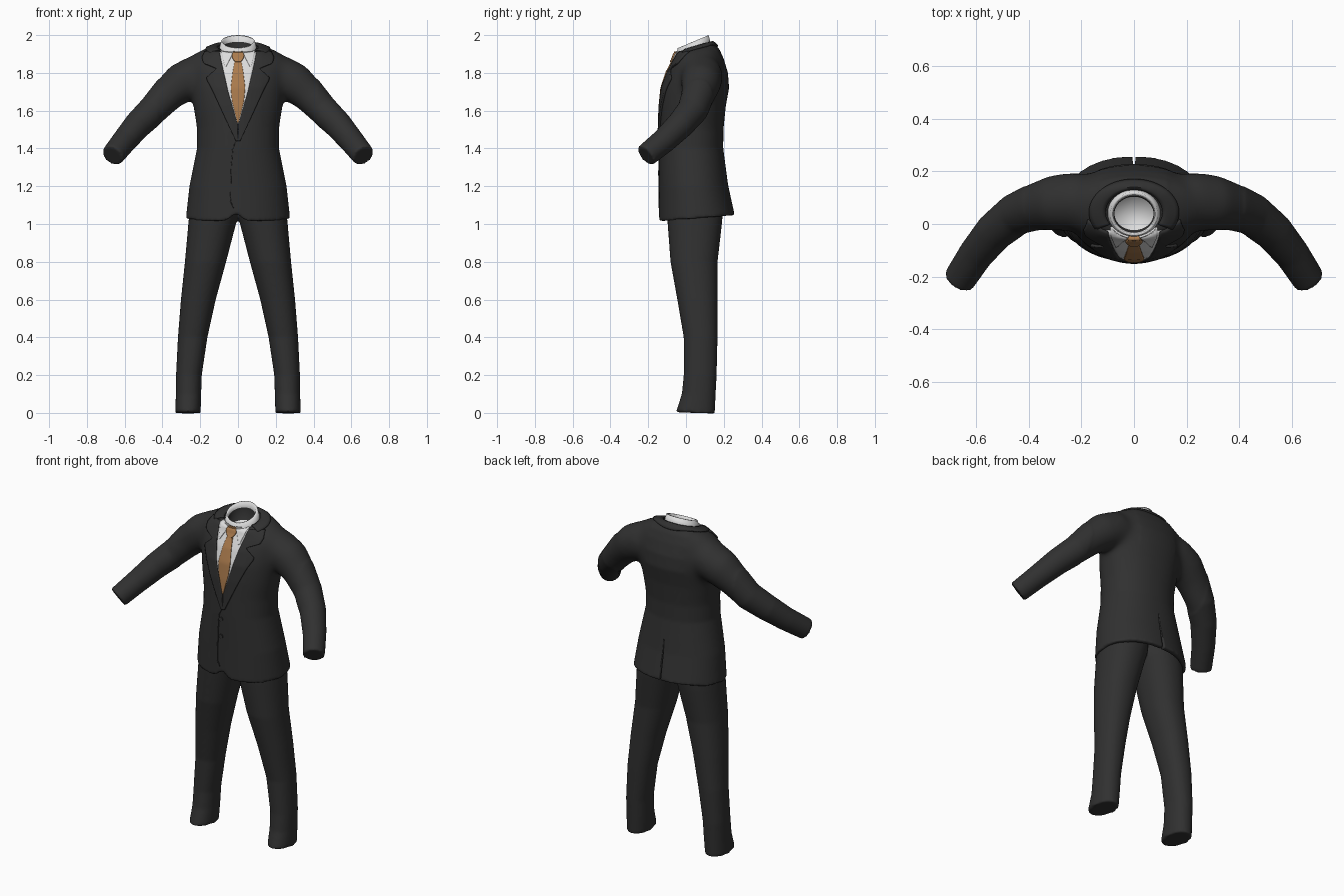
import bpy, bmesh, math
from math import cos, sin, pi
from mathutils import Vector
from mathutils.bvhtree import BVHTree

cube = bpy.data.objects.get("Cube")
if cube:
    bpy.data.objects.remove(cube)


def material(name, rgb):
    m = bpy.data.materials.new(name)
    m.use_nodes = True
    m.diffuse_color = (*rgb, 1)
    node = m.node_tree.nodes["Principled BSDF"]
    node.inputs["Base Color"].default_value = (*rgb, 1)
    node.inputs["Roughness"].default_value = 0.8
    return m


SUIT = material("charcoal cloth", (0.03, 0.03, 0.03))
SHIRT = material("white shirt", (0.72, 0.72, 0.72))
TIE = material("tan tie", (0.41, 0.2, 0.075))


def finish(bm, name, *mats):
    bmesh.ops.recalc_face_normals(bm, faces=bm.faces)
    me = bpy.data.meshes.new(name)
    bm.to_mesh(me)
    bm.free()
    ob = bpy.data.objects.new(name, me)
    bpy.context.collection.objects.link(ob)
    for m in mats:
        me.materials.append(m)
    for p in me.polygons:
        p.use_smooth = True
    return ob


def loft(bm, rings):
    """Skin a list of closed rings of points and cap the ends."""
    vs = [[bm.verts.new(p) for p in r] for r in rings]
    bands = []
    for a, b in zip(vs, vs[1:]):
        n = len(a)
        bands.append([bm.faces.new((a[i], a[(i + 1) % n], b[(i + 1) % n], b[i])) for i in range(n)])
    bm.faces.new(vs[0])
    bands.append([bm.faces.new(vs[-1])])
    return bands


def ring(z, cx, a, yf, yb, tilt=0.0, notch=0.0, power=0.92, n=80):
    """Rounded section from yf to yb, tilted upward to the back."""
    cy, b = (yf + yb) / 2, (yb - yf) / 2
    pts = []
    for i in range(n):
        c, s = cos(2 * pi * i / n), sin(2 * pi * i / n)
        x = a * math.copysign(abs(c) ** power, c)
        y = b * math.copysign(abs(s) ** power, s)
        lift = notch * math.exp(-((x + 0.01) / 0.035) ** 2) if s < 0 else 0
        pts.append((cx + x, cy + y, z + tilt * y + lift))
    return pts


def bake(ob):
    """Apply the modifiers of an object."""
    dg = bpy.context.evaluated_depsgraph_get()
    me = bpy.data.meshes.new_from_object(ob.evaluated_get(dg))
    ob.modifiers.clear()
    ob.data = me
    me.materials.clear()
    me.materials.append(SUIT)
    for p in me.polygons:
        p.use_smooth = True
        p.material_index = 0


def fuse(ob):
    """Merge overlapping volumes into one soft skin."""
    r = ob.modifiers.new("merge", "REMESH")
    r.mode, r.voxel_size, r.use_smooth_shade = "VOXEL", 0.01, True
    s = ob.modifiers.new("soften", "SMOOTH")
    s.factor, s.iterations = 0.5, 3
    bake(ob)


# Jacket: body from hem to neck opening, fused with both sleeves
bm = bmesh.new()
BODY = [(1.12, .235, -.11, .2, .08, .03), (1.03, .25, -.118, .228, .08, .04),
        (1.03, .276, -.144, .258, .08, .04), (1.2, .257, -.142, .223, .03),
        (1.4, .217, -.142, .197), (1.5, .217, -.14, .198), (1.62, .236, -.136, .21),
        (1.72, .25, -.126, .228), (1.8, .26, -.1, .222), (1.86, .265, -.076, .2, .1),
        (1.9, .23, -.06, .178, .2), (1.925, .175, -.055, .152, .28),
        (1.935, .122, -.05, .14, .3), (1.925, .085, -.033, .12, .3), (1.8, .075, -.02, .11)]
loft(bm, [ring(z, 0, *r) for z, *r in BODY])

SLEEVE = [(.12, .085, 1.79, .095), (.22, .085, 1.785, .112), (.3, .08, 1.747, .108),
          (.37, .065, 1.687, .092), (.45, .035, 1.602, .081), (.53, -.03, 1.525, .074),
          (.6, -.115, 1.442, .066), (.664, -.213, 1.362, .061)]
for side in (1, -1):
    path = [Vector((x * side, y, z)) for x, y, z, r in SLEEVE]
    rings = []
    for i, p in enumerate(path):
        t = (path[min(i + 1, len(path) - 1)] - path[max(i - 1, 0)]).normalized()
        u = t.cross(Vector((0, 1, 0.3))).normalized()
        v = t.cross(u)
        r = SLEEVE[i][3]
        rings.append([p + r * (cos(k * pi / 18) * u + sin(k * pi / 18) * v) for k in range(36)])
    loft(bm, rings)
jacket = finish(bm, "jacket", SUIT)
fuse(jacket)

# Blend the shoulders and armpits into the body
bm = bmesh.new()
bm.from_mesh(jacket.data)
blend = [v for v in bm.verts if .13 < abs(v.co.x) < .42 and v.co.z > 1.5]
for _ in range(30):
    bmesh.ops.smooth_vert(bm, verts=blend, factor=0.5, use_axis_x=True, use_axis_y=True,
                          use_axis_z=True)
bm.to_mesh(jacket.data)
bm.free()

# Back vent cut as a narrow wedge
bm = bmesh.new()
loft(bm, [[(-.008, y, 1), (.008, y, 1), (.001, y, 1.28), (-.001, y, 1.28)] for y in (.19, .32)])
wedge = finish(bm, "vent_cutter")
wedge.hide_render = True
cut = jacket.modifiers.new("vent", "BOOLEAN")
cut.operation, cut.object = "DIFFERENCE", wedge
bake(jacket)
bpy.data.objects.remove(wedge)

# Trousers: two legs meeting at the crotch
LEG = [(0, .265, .067, -.053, .152, -.03), (.1, .262, .067, -.022, .157), (.2, .26, .068, -.012, .162),
       (.4, .24, .078, -.012, .167), (.6, .21, .092, -.046, .167), (.8, .172, .109, -.082, .167),
       (1, .137, .126, -.097, .19), (1.06, .125, .132, -.1, .195), (1.16, .115, .13, -.1, .19)]
bm = bmesh.new()
for side in (1, -1):
    loft(bm, [ring(z, cx * side, *r) for z, cx, *r in LEG])
trousers = finish(bm, "trousers", SUIT)
fuse(trousers)

# Shirt collar: tilted band with a dark inside
bm = bmesh.new()
COLLAR = [(1.87, .106, -.05, .13, .3), (1.925, .1, -.05, .13, .4), (1.965, .09, -.045, .12, .42),
          (1.965, .08, -.036, .11, .42), (1.94, .077, -.033, .107, .35), (1.83, .072, -.02, .1, 0)]
bands = loft(bm, [ring(z, 0, *r, power=1) for z, *r in COLLAR])
for band in bands[4:]:
    for f in band:
        f.material_index = 1
collar = finish(bm, "shirt_collar", SHIRT, SUIT)

# Combined surface on which the details lie
bm = bmesh.new()
bm.from_mesh(jacket.data)
bm.from_mesh(collar.data)
surface = BVHTree.FromBMesh(bm)
bm.free()


def drape(name, rows, direction, height, mat):
    """Lay a grid of points on the clothing as a thin plate."""
    d = Vector(direction)
    bm = bmesh.new()
    grid = []
    for row in rows:
        line = []
        for p in row:
            hit = surface.ray_cast(Vector(p) - 3 * d, d)[0]
            line.append(bm.verts.new(hit - d * height / 2) if hit else None)
        grid.append(line)
    for a, b in zip(grid, grid[1:]):
        for i in range(len(a) - 1):
            quad = (a[i], a[i + 1], b[i + 1], b[i])
            if None not in quad:
                bm.faces.new(quad)
    bmesh.ops.remove_doubles(bm, verts=bm.verts, dist=0.0002)
    ob = finish(bm, name, mat)
    m = ob.modifiers.new("thickness", "SOLIDIFY")
    m.thickness, m.offset = height, 0
    bpy.context.view_layer.objects.active = ob
    ob.select_set(True)
    bpy.ops.object.shade_smooth_by_angle(angle=math.radians(40))
    ob.select_set(False)


def along(line, z):
    for (z0, x0), (z1, x1) in zip(line, line[1:]):
        if z0 >= z >= z1:
            return x0 + (x1 - x0) * (z0 - z) / (z0 - z1)
    return line[-1][1]


def panel(name, left, right, height, mat, side=1, rows=48, cols=10):
    """Plate on the front between two edge lines given as (z, x) from top to bottom."""
    top, low = left[0][0], left[-1][0]
    pts = []
    for i in range(rows + 1):
        z = top + (low - top) * i / rows
        a, b = along(left, z), along(right, z)
        pts.append([(side * (a + (b - a) * k / cols), 0, z) for k in range(cols + 1)])
    drape(name, pts, (0, 1, 0), height, mat)


def mirrored(line, grow=0.0):
    return [(z, -x - grow) for z, x in line], [(z, x + grow) for z, x in line]


# Shirt front and collar points
OPENING = [(1.912, .098), (1.86, .088), (1.7, .052), (1.53, .002), (1.44, 0)]
panel("shirt_front", *mirrored(OPENING[:4], .006), .004, SHIRT)
for side, word in ((1, "left"), (-1, "right")):
    panel(word + "_collar_point", [(1.915, .02), (1.83, .064)], [(1.915, .09), (1.83, .07)],
          .008, SHIRT, side)
    # Notched lapels
    panel(word + "_lapel", OPENING,
          [(1.912, .175), (1.88, .19), (1.85, .182), (1.822, .112), (1.775, .165),
           (1.76, .163), (1.715, .138), (1.44, .012)], .01, SUIT, side, rows=80)

# Jacket collar around the back of the neck
arc = [math.radians(-32 + 244 * i / 48) for i in range(49)]
drape("jacket_collar", [[((.108 + .062 * t) * cos(a), .045 + (.086 + .037 * t) * sin(a), 0)
                         for t in (0, .25, .5, .75, 1)] for a in arc], (0, 0, -1), .009, SUIT)

# Tie blade and knot
panel("tie_blade", *mirrored([(1.88, .014), (1.8, .028), (1.72, .038), (1.65, .031), (1.535, .003)]),
      .01, TIE)
panel("tie_knot", *mirrored([(1.913, .022), (1.89, .033), (1.875, .028), (1.856, .014)]), .016, TIE)

# Front closing edge
EDGE = [(1.44, -.012), (1.4, -.03), (1.3, -.038), (1.12, -.042), (1.085, -.025)]
panel("front_edge_seam", EDGE, [(z, x + .004) for z, x in EDGE], .004, SUIT, cols=1)

# Jacket buttons
for i, z in enumerate((1.375, 1.27)):
    hit = surface.ray_cast(Vector((-.015, -3, z)), Vector((0, 1, 0)))[0]
    bpy.ops.mesh.primitive_cylinder_add(vertices=20, radius=.013, depth=.012, location=hit,
                                        rotation=(pi / 2, 0, 0))
    button = bpy.context.object
    button.name = "button_%d" % (i + 1)
    button.data.materials.append(SUIT)
    bpy.ops.object.shade_smooth_by_angle(angle=math.radians(40))
    button.select_set(False)
